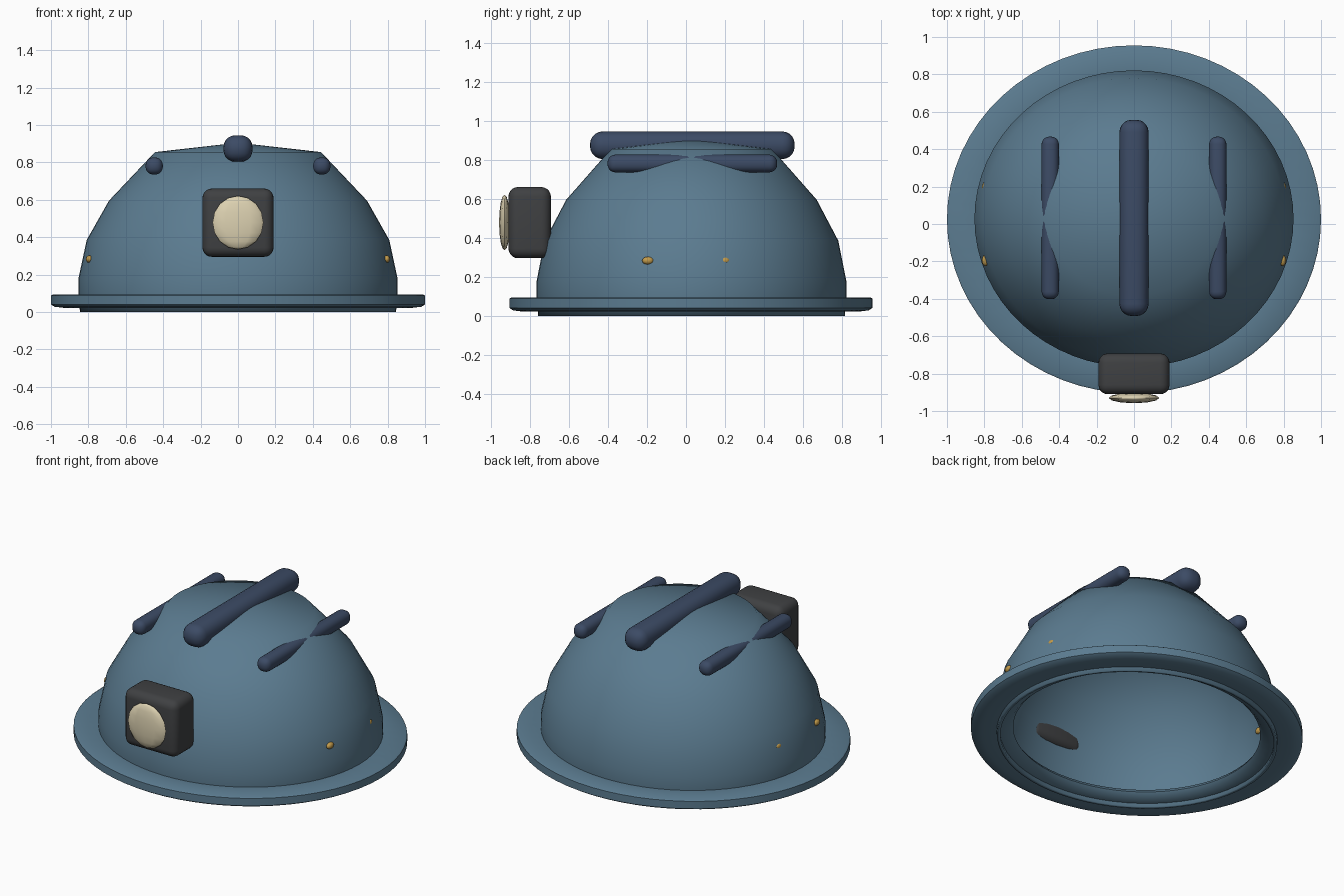
import bpy, math

if "Cube" in bpy.data.objects:
    bpy.data.objects.remove(bpy.data.objects["Cube"])


def material(name, rgb):
    m = bpy.data.materials.new(name)
    m.diffuse_color = (*rgb, 1)
    m.use_nodes = True
    m.node_tree.nodes["Principled BSDF"].inputs["Base Color"].default_value = m.diffuse_color
    return m


BLUE = material("shell_blue", (0.105, 0.2, 0.28))
NAVY = material("ridge_navy", (0.045, 0.07, 0.13))
DARK = material("lamp_dark", (0.05, 0.052, 0.055))
CREAM = material("lens_cream", (0.72, 0.64, 0.44))
GOLD = material("rivet_gold", (0.55, 0.33, 0.07))


def finish(ob, name, mat, angle=35):
    ob.name = name
    ob.data.materials.append(mat)
    bpy.ops.object.select_all(action='DESELECT')
    ob.select_set(True)
    bpy.context.view_layer.objects.active = ob
    bpy.ops.object.shade_smooth_by_angle(angle=math.radians(angle))
    return ob


def lathe(name, profile, y, ratio, mat, closed=False, apex=None, n=64):
    """Spin a (radius, z) profile into an oval ring or dome."""
    verts = [(r * math.cos(2 * math.pi * i / n), y + ratio * r * math.sin(2 * math.pi * i / n), z)
             for r, z in profile for i in range(n)]
    rows = len(profile)
    faces = []
    for k in range(rows if closed else rows - 1):
        a, b = k * n, ((k + 1) % rows) * n
        faces += [(a + i, a + (i + 1) % n, b + (i + 1) % n, b + i) for i in range(n)]
    if apex is not None:
        verts.append((0, y, apex))
        a = (rows - 1) * n
        faces += [(a + i, a + (i + 1) % n, len(verts) - 1) for i in range(n)]
    me = bpy.data.meshes.new(name)
    me.from_pydata(verts, [], faces)
    ob = bpy.data.objects.new(name, me)
    bpy.context.collection.objects.link(ob)
    return finish(ob, name, mat, 45)


def rounded_box(name, lo, hi, bevel, mat):
    bpy.ops.mesh.primitive_cube_add(size=1, location=[(a + b) / 2 for a, b in zip(lo, hi)])
    ob = bpy.context.object
    ob.scale = [b - a for a, b in zip(lo, hi)]
    bpy.ops.object.transform_apply(location=False, rotation=False, scale=True)
    mod = ob.modifiers.new("round", 'BEVEL')
    mod.width, mod.segments = bevel, 5
    bpy.ops.object.modifier_apply(modifier=mod.name)
    return finish(ob, name, mat)


def ball(name, loc, radii, mat, seg=12, rings=8):
    bpy.ops.mesh.primitive_uv_sphere_add(segments=seg, ring_count=rings, radius=1, location=loc)
    ob = bpy.context.object
    ob.scale = radii
    bpy.ops.object.transform_apply(location=False, rotation=False, scale=True)
    return finish(ob, name, mat, 60)


# Hollow dome shell, open at the bottom
dome = lathe("dome_shell", [(0.845, 0), (0.853, 0.09), (0.853, 0.18), (0.809, 0.385),
                            (0.69, 0.595), (0.444, 0.855)], 0.028, 0.93, BLUE, apex=0.905)
shell = dome.modifiers.new("thickness", 'SOLIDIFY')
shell.thickness, shell.offset = 0.02, -1

# Brim, reaching a little inside the shell
lathe("brim", [(0.745, 0.06), (0.77, 0.035), (0.83, 0.025), (0.93, 0.022), (0.98, 0.028),
               (1.0, 0.04), (1.0, 0.088), (0.99, 0.094), (0.80, 0.094), (0.76, 0.082)],
      0.025, 0.93, BLUE, closed=True)

# Crown ridges
rounded_box("centre_ridge", (-0.078, -0.492, 0.803), (0.078, 0.557, 0.945), 0.065, NAVY)
for side, label in ((-1, "left"), (1, "right")):
    x = side * 0.448
    rounded_box(label + "_ridge", (x - 0.046, -0.402, 0.735), (x + 0.046, 0.467, 0.826), 0.04, NAVY)
    # Rivets, front and back
    for y, end in ((-0.195, "front"), (0.195, "back")):
        ball(f"{label}_{end}_rivet", (side * 0.795, y, 0.283), (0.018, 0.03, 0.02), GOLD)

# Front lamp
rounded_box("lamp_housing", (-0.19, -0.91, 0.295), (0.19, -0.692, 0.66), 0.05, DARK)
ball("lamp_lens", (0, -0.93, 0.478), (0.136, 0.028, 0.143), CREAM)
